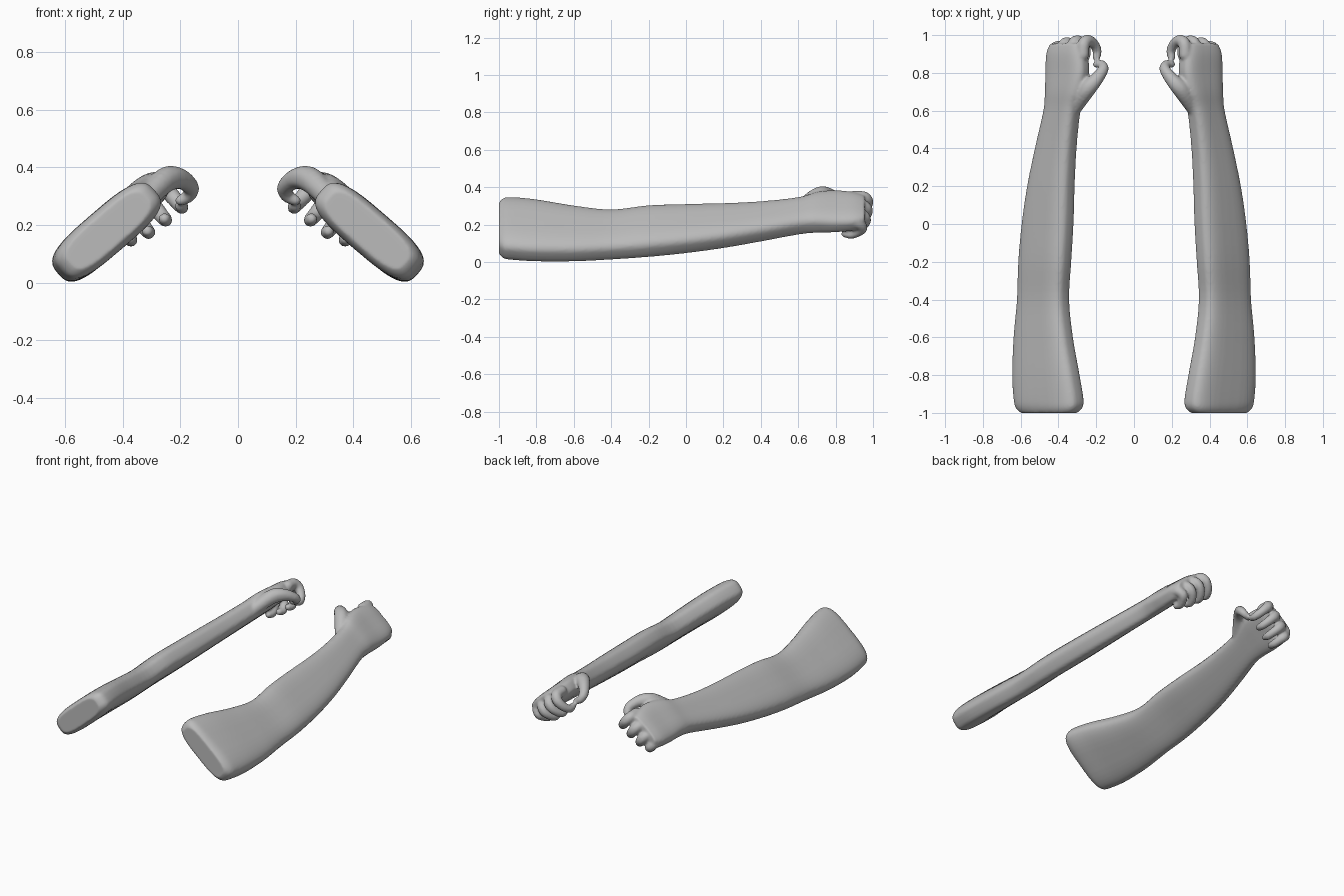
import bpy, bmesh, math
from mathutils import Vector

cube = bpy.data.objects.get("Cube")
if cube:
    bpy.data.objects.remove(cube, do_unlink=True)

skin = bpy.data.materials.new("plain_grey")
skin.use_nodes = True
grey = (0.5, 0.5, 0.5, 1)
skin.diffuse_color = grey
skin.node_tree.nodes["Principled BSDF"].inputs["Base Color"].default_value = grey

TILT = math.radians(41)

# Arm sections: y, inner x, outer x, low z, high z, thickness ratio
ARM = [
    (-1.0, .30, .60, .045, .32, .34), (-.975, .275, .625, .02, .342, .36),
    (-.93, .267, .637, .012, .347, .37), (-.8, .288, .645, .004, .335, .37),
    (-.6, .323, .638, .004, .302, .40), (-.4, .343, .62, .014, .281, .44),
    (-.2, .332, .613, .028, .303, .44), (0, .32, .595, .048, .31, .46),
    (.2, .314, .566, .075, .315, .49), (.4, .304, .525, .11, .325, .53),
    (.6, .283, .48, .147, .347, .56), (.7, .255, .472, .157, .375, .50),
    (.8, .237, .47, .16, .384, .43), (.9, .245, .465, .17, .373, .42),
    (.955, .265, .445, .195, .355, .38),
]

# Thumb path: x, y, z, radius
THUMB = [(.31, .62, .30, .04), (.25, .71, .357, .046), (.20, .765, .36, .037),
         (.163, .82, .33, .029), (.172, .845, .30, .024), (.20, .845, .285, .019)]

# Fingers: position across the palm, knuckle y, curl length
FINGERS = {"index": (-.108, .972, .115), "middle": (-.036, .97, .112),
           "ring": (.036, .96, .105), "little": (.10, .94, .085)}


def spline(rows, steps):
    """Smooth interpolation through rows of equal length."""
    out = []
    for i in range(len(rows) - 1):
        p0, p1 = rows[max(i - 1, 0)], rows[i]
        p2, p3 = rows[i + 1], rows[min(i + 2, len(rows) - 1)]
        for s in range(steps):
            t = s / steps
            out.append([b + .5 * t * (c - a + t * (2*a - 5*b + 4*c - d + t * (3*(b - c) + d - a)))
                        for a, b, c, d in zip(p0, p1, p2, p3)])
    return out + [list(rows[-1])]


def section(ratio, count=40):
    """Tilted rounded slab outline, scaled to fill a box from -1 to 1."""
    pts = []
    for k in range(count):
        c, s = math.cos(math.tau * k / count), math.sin(math.tau * k / count)
        u = math.copysign(abs(c) ** .6, c)
        v = math.copysign(abs(s) ** .6, s) * ratio
        pts.append((u * math.cos(TILT) + v * math.sin(TILT),
                    v * math.cos(TILT) - u * math.sin(TILT)))
    mx, mz = max(p[0] for p in pts), max(p[1] for p in pts)
    return [(x / mx, z / mz) for x, z in pts]


def add_arm(bm, side):
    rings = []
    for y, x0, x1, z0, z1, ratio in spline(ARM, 5):
        rings.append([bm.verts.new((side * ((x0 + x1) / 2 + px * (x1 - x0) / 2), y,
                                    (z0 + z1) / 2 + pz * (z1 - z0) / 2))
                      for px, pz in section(ratio)])
    for a, b in zip(rings, rings[1:]):
        for k in range(len(a)):
            n = (k + 1) % len(a)
            bm.faces.new((a[k], a[n], b[n], b[k]))
    bm.faces.new(rings[0])
    bm.faces.new(rings[-1])
    bmesh.ops.recalc_face_normals(bm, faces=bm.faces)


def add_digit(bm, path, side):
    """Chain of overlapping balls, later fused into the skin."""
    for x, y, z, r in spline(path, 6):
        ball = bmesh.ops.create_icosphere(bm, subdivisions=2, radius=r)
        bmesh.ops.translate(bm, verts=ball["verts"], vec=(side * x, y, z))


def finger_path(across, knuckle, curl):
    """From the palm, over the knuckle and back under the palm."""
    palm = Vector((-math.sin(TILT), 0, -math.cos(TILT)))
    base = Vector((.352, 0, .278)) + across * Vector((math.cos(TILT), 0, -math.sin(TILT)))
    shape = [(-.075, 0, .034), (-.02, .006, .034), (0, .04, .031),
             (-.018, curl * .75, .028), (-.055, curl, .025), (-.09, curl * .95, .021)]
    path = []
    for dy, depth, r in shape:
        p = base + palm * depth
        path.append((p.x, knuckle + dy, p.z, r))
    return path


def build(name, side):
    bm = bmesh.new()
    add_arm(bm, side)
    add_digit(bm, THUMB, side)
    for spec in FINGERS.values():
        add_digit(bm, finger_path(*spec), side)
    mesh = bpy.data.meshes.new(name)
    bm.to_mesh(mesh)
    bm.free()
    mesh.materials.append(skin)
    obj = bpy.data.objects.new(name, mesh)
    bpy.context.collection.objects.link(obj)
    # Fuse the parts into one smooth skin
    fuse = obj.modifiers.new("fuse", 'REMESH')
    fuse.mode = 'VOXEL'
    fuse.voxel_size = .008
    fuse.use_smooth_shade = True
    relax = obj.modifiers.new("relax", 'SMOOTH')
    relax.factor = .5
    relax.iterations = 5


build("left_arm", 1)
build("right_arm", -1)
